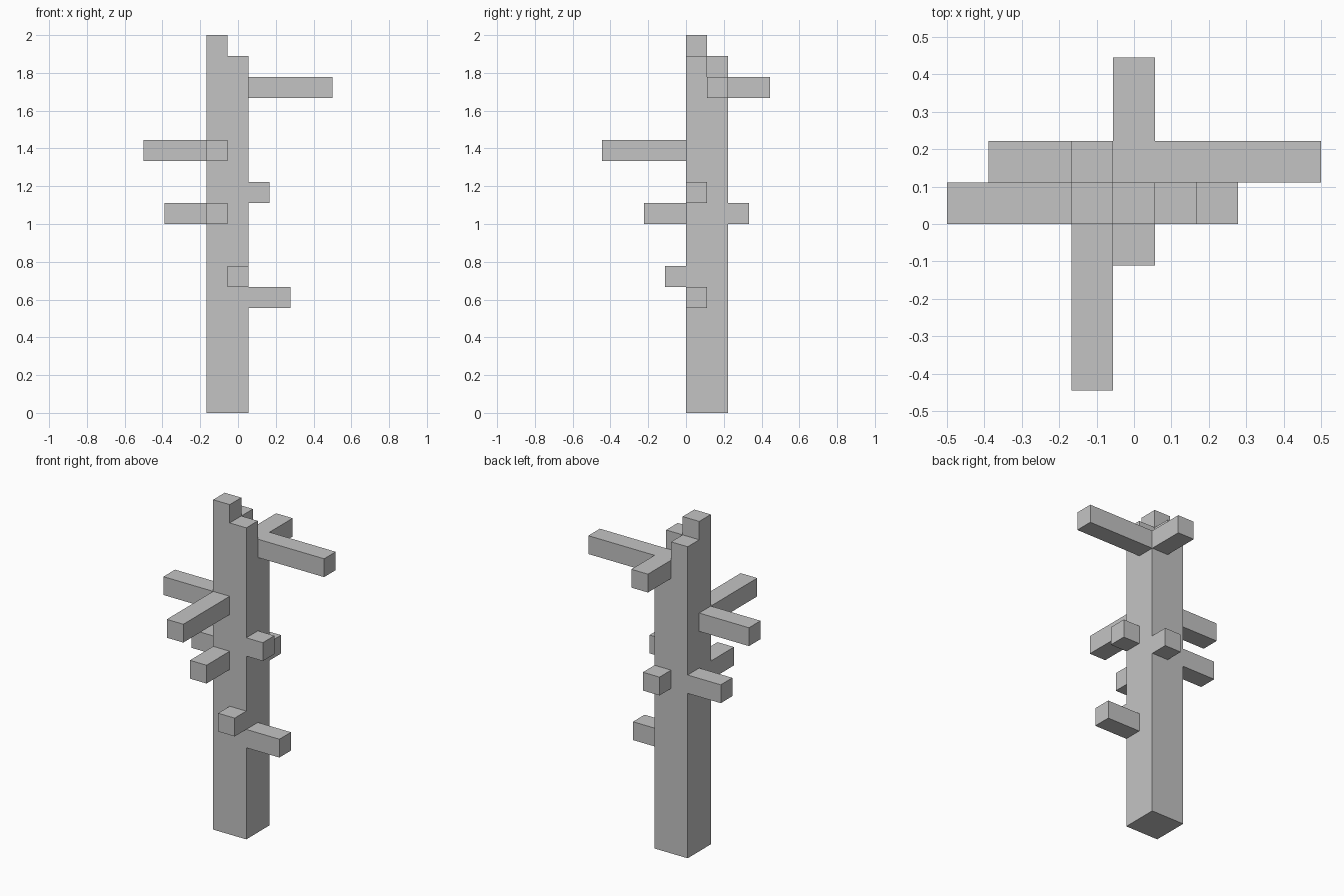
import bpy, bmesh, math
from mathutils import Vector

cube = bpy.data.objects.get("Cube")
if cube:
    bpy.data.objects.remove(cube, do_unlink=True)

U = 2 / 18                         # one block
ORIGIN = Vector((-1.5, 0, 0))      # corner of the trunk, in blocks

grey = bpy.data.materials.new("plain_grey")
grey.use_nodes = True
COLOUR = (0.55, 0.55, 0.55, 1)
grey.diffuse_color = COLOUR
grey.node_tree.nodes["Principled BSDF"].inputs["Base Color"].default_value = COLOUR


def block(x, y, z, sx=1, sy=1, sz=1):
    """Set of unit cells filling a box."""
    return {(i, j, k) for i in range(x, x + sx)
            for j in range(y, y + sy) for k in range(z, z + sz)}


def build(name, cells, occupied):
    """Skin the cells, leaving out faces hidden against other blocks."""
    bm = bmesh.new()
    for cell in cells:
        centre = Vector(cell) + Vector((0.5, 0.5, 0.5))
        for axis in range(3):
            for sign in (-1, 1):
                near = list(cell)
                near[axis] += sign
                if tuple(near) in occupied:
                    continue
                n, a, b = Vector(), Vector(), Vector()
                n[axis] = sign / 2
                a[(axis + 1) % 3] = 0.5
                b[(axis + 2) % 3] = sign / 2
                mid = centre + n
                corners = (mid - a - b, mid + a - b, mid + a + b, mid - a + b)
                bm.faces.new([bm.verts.new((c + ORIGIN) * U) for c in corners])
    bmesh.ops.remove_doubles(bm, verts=bm.verts, dist=U / 100)
    bmesh.ops.dissolve_limit(bm, angle_limit=math.radians(1),
                             verts=bm.verts, edges=bm.edges)
    mesh = bpy.data.meshes.new(name)
    bm.to_mesh(mesh)
    bm.free()
    mesh.materials.append(grey)
    bpy.context.collection.objects.link(bpy.data.objects.new(name, mesh))


parts = {
    # two by two trunk with a stepped, broken top
    "trunk": block(0, 0, 0, 2, 2, 16) | block(0, 0, 16, 2, 1, 1)
             | block(0, 1, 16) | block(0, 0, 17),
    # branches from the top down
    "upper_left_branch": block(2, 1, 15, sx=4),
    "upper_back_branch": block(1, 2, 15, sy=2),
    "middle_right_branch": block(-3, 0, 12, sx=3),
    "middle_front_branch": block(0, -4, 12, sy=4),
    "left_stub": block(2, 0, 10),
    "low_right_branch": block(-2, 1, 9, sx=2),
    "low_front_branch": block(0, -2, 9, sy=2),
    "back_stub": block(1, 2, 9),
    "front_stub": block(1, -1, 6),
    "bottom_left_branch": block(2, 0, 5, sx=2),
}
occupied = set().union(*parts.values())
for name, cells in parts.items():
    build(name, cells, occupied)
